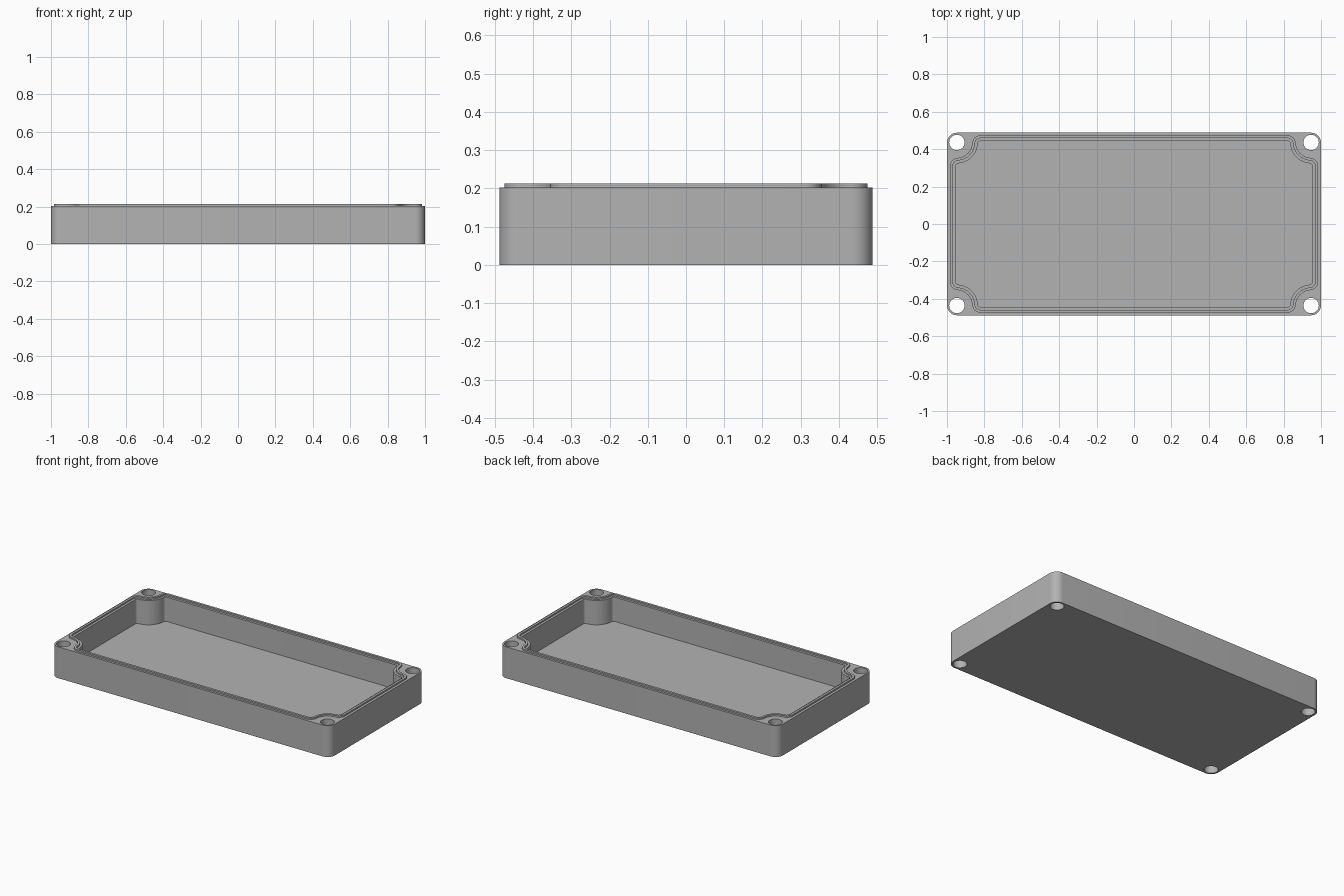
import bpy, bmesh
from math import cos, sin, pi, sqrt

cube = bpy.data.objects.get("Cube")
if cube:
    bpy.data.objects.remove(cube)

HALF_X, HALF_Y = 1.0, 0.488
HOLE_X, HOLE_Y, HOLE_R = 0.947, 0.436, 0.041
CORNER_R = 0.053
LIP_X, LIP_Y, LIP_FILLET, POST_R = 0.984, 0.474, 0.045, 0.082
FLOOR_Z, RIM_Z, TOP_Z = 0.045, 0.203, 0.213
STEPS = 10


def arc(cx, cy, r, a0, a1, steps=STEPS):
    return [(cx + r * cos(a0 + (a1 - a0) * i / steps),
             cy + r * sin(a0 + (a1 - a0) * i / steps)) for i in range(steps + 1)]


def four_corners(quarter):
    """Repeat the +x +y corner, listed anticlockwise, in all four corners."""
    flip = quarter[::-1]
    return (quarter + [(-x, y) for x, y in flip] +
            [(-x, -y) for x, y in quarter] + [(x, -y) for x, y in flip])


def outer_outline():
    return four_corners(arc(HALF_X - CORNER_R, HALF_Y - CORNER_R, CORNER_R, 0, pi / 2))


def notched_outline(inset):
    """Rounded rectangle that steps inwards round each screw post."""
    reach = POST_R + LIP_FILLET
    fx, fy = LIP_X - LIP_FILLET, LIP_Y - LIP_FILLET
    low = HOLE_Y - sqrt(reach ** 2 - (HOLE_X - fx) ** 2)
    near = HOLE_X - sqrt(reach ** 2 - (HOLE_Y - fy) ** 2)
    r, post = LIP_FILLET - inset, POST_R + inset
    return four_corners(arc(fx, low, r, 0, pi / 2) +
                        arc(HOLE_X, HOLE_Y, post, 1.5 * pi, pi)[1:-1] +
                        arc(near, fy, r, 0, pi / 2))


def ring(bm, outline, z):
    verts = [bm.verts.new((x, y, z)) for x, y in outline]
    for a, b in zip(verts, verts[1:] + verts[:1]):
        bm.edges.new((a, b))
    return verts


def skin(bm, low, high):
    n = len(low)
    for i in range(n):
        j = (i + 1) % n
        bm.faces.new((low[i], low[j], high[j], high[i]))


def fill(bm, rings):
    """Flat face between an outer ring and the rings inside it."""
    edges = [bm.edges.get((a, b)) for r in rings for a, b in zip(r, r[1:] + r[:1])]
    bmesh.ops.triangle_fill(bm, use_beauty=True, use_dissolve=False, edges=edges,
                            normal=(0, 0, 1))


bm = bmesh.new()

# Outer wall and through holes
base, rim = ring(bm, outer_outline(), 0), ring(bm, outer_outline(), RIM_Z)
skin(bm, base, rim)
base_rings, rim_rings = [base], [rim]
for sx in (-1, 1):
    for sy in (-1, 1):
        circle = arc(sx * HOLE_X, sy * HOLE_Y, HOLE_R, 0, 2 * pi, 32)[:-1]
        low, high = ring(bm, circle, 0), ring(bm, circle, RIM_Z)
        skin(bm, low, high)
        base_rings.append(low)
        rim_rings.append(high)

# Raised sealing lip, inner ledge and cavity wall
steps = [(0, RIM_Z), (0, TOP_Z), (0.015, TOP_Z), (0.015, RIM_Z),
         (0.03, RIM_Z), (0.03, FLOOR_Z)]
lip = [ring(bm, notched_outline(inset), z) for inset, z in steps]
for low, high in zip(lip, lip[1:]):
    skin(bm, low, high)

# Underside, rim and floor
fill(bm, base_rings)
fill(bm, rim_rings + [lip[0]])
fill(bm, [lip[-1]])
bmesh.ops.recalc_face_normals(bm, faces=bm.faces)

mesh = bpy.data.meshes.new("enclosure_tray")
bm.to_mesh(mesh)
bm.free()
tray = bpy.data.objects.new("enclosure_tray", mesh)
bpy.context.collection.objects.link(tray)

# Grey plastic
grey = bpy.data.materials.new("grey_plastic")
grey.use_nodes = True
colour = (0.45, 0.45, 0.45, 1)
grey.diffuse_color = colour
grey.node_tree.nodes["Principled BSDF"].inputs["Base Color"].default_value = colour
mesh.materials.append(grey)

bpy.ops.object.select_all(action="DESELECT")
tray.select_set(True)
bpy.context.view_layer.objects.active = tray
bpy.ops.object.shade_smooth_by_angle()
